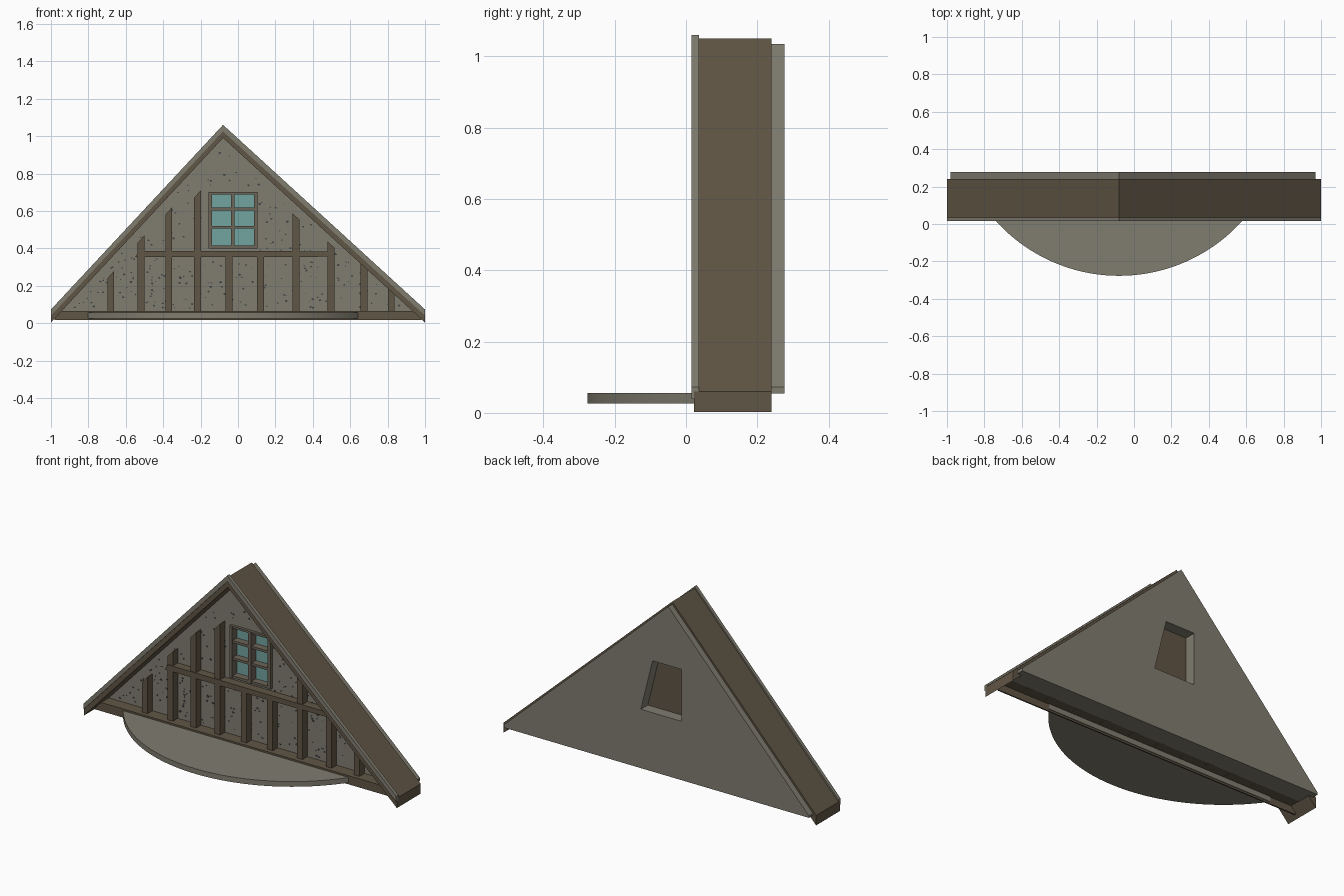
import bpy, bmesh, math, random
from mathutils import Vector

cube = bpy.data.objects.get("Cube")
if cube:
    bpy.data.objects.remove(cube, do_unlink=True)


def material(name, rgb):
    m = bpy.data.materials.new(name)
    m.use_nodes = True
    m.diffuse_color = (*rgb, 1)
    bsdf = m.node_tree.nodes["Principled BSDF"]
    bsdf.inputs["Base Color"].default_value = (*rgb, 1)
    bsdf.inputs["Roughness"].default_value = 0.9
    return m


PLASTER = material("grey_plaster", (0.215, 0.205, 0.16))
WOOD = material("dark_wood", (0.118, 0.092, 0.06))
FRAME = material("weathered_wood", (0.15, 0.128, 0.095))
GLASS = material("teal_glass", (0.17, 0.37, 0.35))
PEBBLE = material("dark_pebble", (0.05, 0.054, 0.06))


def add_prism(bm, points, y0, y1):
    """Extrude an x-z outline from y0 to y1."""
    face = bm.faces.new([bm.verts.new((x, y0, z)) for x, z in points])
    moved = bmesh.ops.extrude_face_region(bm, geom=[face])["geom"]
    verts = [g for g in moved if isinstance(g, bmesh.types.BMVert)]
    bmesh.ops.translate(bm, verts=verts, vec=(0, y1 - y0, 0))


def finish(name, bm, mat):
    bmesh.ops.recalc_face_normals(bm, faces=bm.faces)
    mesh = bpy.data.meshes.new(name)
    bm.to_mesh(mesh)
    bm.free()
    ob = bpy.data.objects.new(name, mesh)
    bpy.context.collection.objects.link(ob)
    if mat:
        mesh.materials.append(mat)
    return ob


def prism(name, points, y0, y1, mat):
    bm = bmesh.new()
    add_prism(bm, points, y0, y1)
    return finish(name, bm, mat)


def rect(x0, x1, z0, z1):
    return [(x0, z0), (x1, z0), (x1, z1), (x0, z1)]


APEX = -0.08
WALL_Y = 0.165


def roof_z(x, eave=0.06, ridge=1.05):
    side = 1 if x > APEX else -1
    return ridge + (eave - ridge) * (x - APEX) / (side - APEX)


# Roof slopes and the lighter verge strips on their front edge
for side, label in ((-1, "right"), (1, "left")):
    prism("roof_slope_" + label,
          [(side, 0.003), (side, 0.06), (APEX, 1.05), (APEX, 0.99)], 0.022, 0.24, WOOD)
    prism("verge_strip_" + label,
          [(side, 0.04), (side, 0.073), (APEX, 1.06), (APEX, 1.025)], 0.016, 0.036, PLASTER)

# Gable wall with a window recess in front and a crooked niche behind
wall = prism("gable_wall", [(-0.98, 0.055), (0.97, 0.055), (0.97, 0.072),
                            (APEX, 1.035), (-0.98, 0.066)], WALL_Y, 0.277, PLASTER)
WX0, WX1, WZ0, WZ1 = -0.158, 0.104, 0.40, 0.70
NICHE = [(-0.165, 0.395), (0.095, 0.395), (0.02, 0.695), (-0.165, 0.695)]
for outline, y0, y1 in ((rect(WX0, WX1, WZ0, WZ1), 0.1, 0.2), (NICHE, 0.21, 0.3)):
    cutter = prism("cutter", outline, y0, y1, None)
    cutter.hide_render = True
    mod = wall.modifiers.new("cut", "BOOLEAN")
    mod.operation = "DIFFERENCE"
    mod.solver = "EXACT"
    mod.object = cutter
    bpy.context.view_layer.objects.active = wall
    bpy.ops.object.modifier_apply(modifier=mod.name)
    bpy.data.objects.remove(cutter, do_unlink=True)
prism("niche_back_panel", NICHE, 0.206, 0.213, WOOD)

# Window: glass, outer frame and glazing bars
prism("window_glass", rect(WX0, WX1, WZ0, WZ1), 0.19, 0.197, GLASS)
bm = bmesh.new()
for x0, x1 in ((WX0, WX0 + 0.018), (WX1 - 0.018, WX1), (-0.037, -0.019)):
    add_prism(bm, rect(x0, x1, WZ0, WZ1), 0.146, 0.195)
for z0, z1 in ((WZ0, WZ0 + 0.014), (WZ1 - 0.012, WZ1), (0.505, 0.519), (0.603, 0.617)):
    add_prism(bm, rect(WX0, WX1, z0, z1), 0.15, 0.195)
finish("window_frame", bm, FRAME)

# Timber posts, with tops cut to follow the roof pitch
POSTS = [(-0.68, 0.26), (-0.518, 0.45), (-0.37, 0.6), (-0.217, 0.69), (-0.048, 0.36),
         (0.12, 0.36), (0.31, 0.57), (0.497, 0.42), (0.674, 0.34), (0.82, 0.2)]
bm = bmesh.new()
HALF = 0.018
for x, top in POSTS:
    slant = 0 if top == 0.36 else (0.02 if x < APEX else -0.016)
    add_prism(bm, [(x - HALF, 0.055), (x + HALF, 0.055),
                   (x + HALF, top + slant), (x - HALF, top - slant)], 0.12, 0.17)
finish("timber_posts", bm, WOOD)

# Middle rail and the sill beam with its ledge
prism("middle_rail", [(-0.55, 0.353), (0.48, 0.355), (0.48, 0.384), (-0.53, 0.386)],
      0.116, 0.17, WOOD)
bm = bmesh.new()
add_prism(bm, rect(-0.98, 0.98, 0.016, 0.066), 0.095, 0.103)
add_prism(bm, rect(-0.98, 0.97, 0.056, 0.066), 0.103, 0.17)
finish("sill_beam", bm, WOOD)

# Canopy: a circular segment slab in front of the gable
R, BACK = 0.886, 0.107
centre_y = R - 0.277
limit = math.acos((centre_y - BACK) / R)
STEPS = 48
bm = bmesh.new()
ring = []
for i in range(STEPS + 1):
    a = limit * (2 * i / STEPS - 1)
    ring.append(bm.verts.new((APEX + R * math.sin(a), centre_y - R * math.cos(a), 0.026)))
face = bm.faces.new(ring)
moved = bmesh.ops.extrude_face_region(bm, geom=[face])["geom"]
bmesh.ops.translate(bm, verts=[g for g in moved if isinstance(g, bmesh.types.BMVert)],
                    vec=(0, 0, 0.03))
canopy = finish("canopy_slab", bm, PLASTER)
bpy.context.view_layer.objects.active = canopy
canopy.select_set(True)
bpy.ops.object.shade_smooth_by_angle()

# Pebbles scattered over the plaster, denser low down
random.seed(7)
bm = bmesh.new()
count = 0
while count < 260:
    x, z = random.uniform(-0.9, 0.9), random.uniform(0.08, 0.95)
    size = random.uniform(0.003, 0.008)
    in_window = WX0 - 0.01 < x < WX1 + 0.01 and WZ0 - 0.01 < z < WZ1 + 0.01
    if in_window or z > roof_z(x) - 0.09 or random.random() < z * 0.5:
        continue
    turn = random.uniform(0, math.pi)
    corners = []
    for k in range(5):
        a = turn + k * math.tau / 5
        p = Vector((x, z)) + size * Vector((math.cos(a), 0.8 * math.sin(a)))
        corners.append(tuple(p))
    add_prism(bm, corners, WALL_Y - 0.002, WALL_Y + 0.001)
    count += 1
finish("wall_pebbles", bm, PEBBLE)
